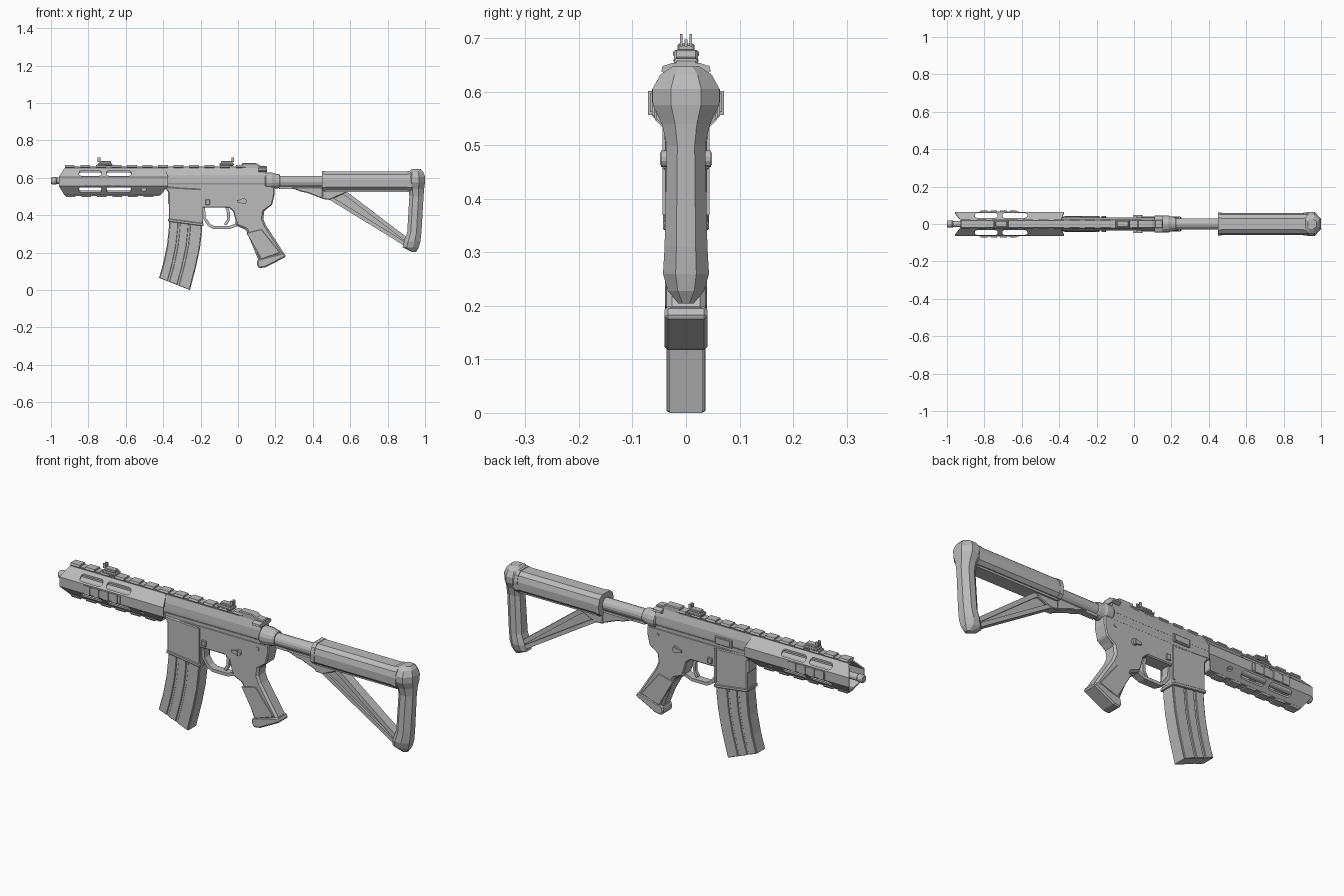
import bpy, bmesh, math
from mathutils import Vector

if "Cube" in bpy.data.objects:
    bpy.data.objects.remove(bpy.data.objects["Cube"])

grey = bpy.data.materials.new("plain grey")
grey.diffuse_color = (0.5, 0.5, 0.5, 1)
grey.use_nodes = True
grey.node_tree.nodes["Principled BSDF"].inputs["Base Color"].default_value = grey.diffuse_color


def mesh(name, verts, faces, bevel=0):
    bm = bmesh.new()
    vs = [bm.verts.new(v) for v in verts]
    for f in faces:
        bm.faces.new([vs[i] for i in f])
    bmesh.ops.recalc_face_normals(bm, faces=bm.faces)
    me = bpy.data.meshes.new(name)
    bm.to_mesh(me)
    bm.free()
    me.materials.append(grey)
    ob = bpy.data.objects.new(name, me)
    bpy.context.collection.objects.link(ob)
    if bevel:
        m = ob.modifiers.new("bevel", 'BEVEL')
        m.width, m.segments, m.limit_method = bevel, 1, 'ANGLE'
        m.angle_limit = math.radians(40)
    return ob


def loft_faces(rings, base=0):
    n, k = len(rings[0]), len(rings)
    faces = [(base + r * n + i, base + r * n + (i + 1) % n,
              base + (r + 1) * n + (i + 1) % n, base + (r + 1) * n + i)
             for r in range(k - 1) for i in range(n)]
    return faces + [tuple(range(base, base + n)), tuple(range(base + (k - 1) * n, base + k * n))]


def loft(name, rings, bevel=0):
    return mesh(name, [v for r in rings for v in r], loft_faces(rings), bevel)


def prism(name, pts, hw, y=0, bevel=0):
    """Side profile (x, z) extruded across y."""
    return loft(name, [[(x, y + s * hw, z) for x, z in pts] for s in (-1, 1)], bevel)


def box(name, x0, x1, hw, z0, z1, y=0, bevel=0):
    return prism(name, [(x0, z0), (x1, z0), (x1, z1), (x0, z1)], hw, y, bevel)


def section(name, half, x0, x1, bevel=0):
    """Right half of a (y, z) cross-section, mirrored and run along x."""
    sec = half + [(-y, z) for y, z in reversed(half)]
    return loft(name, [[(x, y, z) for y, z in sec] for x in (x0, x1)], bevel)


def circle(cx, cz, r, n=12):
    return [(cx + r * math.cos(2 * math.pi * (i + .5) / n),
             cz + r * math.sin(2 * math.pi * (i + .5) / n)) for i in range(n)]


def tube(name, stations, z, n=16):
    """Round body along x from (x, radius) stations."""
    return loft(name, [[(x, a, b) for a, b in circle(0, z, r, n)] for x, r in stations])


def strip(name, pts, t, hw):
    """Bar of thickness t following an (x, z) path."""
    up, dn = [], []
    for i, p in enumerate(pts):
        d = Vector(pts[min(i + 1, len(pts) - 1)]) - Vector(pts[max(i - 1, 0)])
        q = Vector((-d.y, d.x)).normalized() * t / 2
        up.append(tuple(Vector(p) + q))
        dn.append(tuple(Vector(p) - q))
    return prism(name, up + dn[::-1], hw)


# Handguard: hollow eight-sided shell, side walls reach furthest forward
half = [(.02, .652), (.064, .604), (.064, .556), (.02, .507)]
outer = half + [(-y, z) for y, z in reversed(half)]
inner = [(y * .9, .58 + (z - .58) * .9) for y, z in outer]
front = lambda z: -.958 if abs(z - .58) < .03 else -.928
rear = lambda z: -.374 if abs(z - .58) < .03 else (-.39 if z > .6 else -.415)
rings = [[(front(z), y, z) for y, z in outer], [(rear(z), y, z) for y, z in outer],
         [(rear(z), y, z) for y, z in inner], [(front(z), y, z) for y, z in inner]]
faces = [(r * 8 + i, r * 8 + (i + 1) % 8, (r + 1) % 4 * 8 + (i + 1) % 8, (r + 1) % 4 * 8 + i)
         for r in range(4) for i in range(8)]
handguard = mesh("handguard", [v for r in rings for v in r], faces)

# Long vent slots cut vertically through the sloping faces
verts, faces = [], []
for s in (-1, 1):
    for x0, x1, z0, z1, w in ((-.852, -.728, .4, .8, .0125), (-.705, -.57, .4, .8, .0125),
                              (-.518, -.49, .5, .57, .007)):
        ring = []
        for i in range(12):
            a = math.pi * (i % 6) / 5 + (math.pi / 2 if i < 6 else -math.pi / 2)
            c = x0 + w if i < 6 else x1 - w
            ring.append((c + w * math.cos(a), s * .0455 + w * math.sin(a)))
        rr = [[(x, y, z) for x, y in ring] for z in (z0, z1)]
        faces += loft_faces(rr, len(verts))
        verts += [v for r in rr for v in r]
cutter = mesh("slot_cutter", verts, faces)
cutter.hide_render = True
m = handguard.modifiers.new("slots", 'BOOLEAN')
m.operation, m.solver, m.object = 'DIFFERENCE', 'EXACT', cutter
bpy.context.view_layer.objects.active = handguard
bpy.ops.object.modifier_apply(modifier=m.name)
bpy.data.objects.remove(cutter)
section("handguard_back_wall", [(y * .93, .58 + (z - .58) * .93) for y, z in half], -.44, -.42)

# Barrel
tube("barrel", [(-1, .016), (-.994, .02), (-.972, .02), (-.968, .017), (-.37, .017)], .584)

# Top and bottom rails with teeth
section("top_rail", [(.016, .645), (.02, .66)], -.925, .03)
for i in range(12):
    x = -.925 + i * .083
    section("top_rail_tooth", [(.018, .652), (.024, .658), (.02, .668)], x, x + .052)
section("bottom_rail", [(.02, .503), (.016, .515)], -.925, -.42)
for i in range(6):
    x = -.92 + i * .083
    section("bottom_rail_tooth", [(.02, .497), (.024, .505), (.018, .511)], x, x + .052)

# Short side rails
for s in (-1, 1):
    box("side_rail", -.825, -.615, .003, .562, .597, s * .064)
    for x in (-.82, -.768, -.716, -.664):
        box("side_rail_tooth", x, x + .036, .005, .557, .602, s * .066)

# Folding sights
for x, post in ((-.75, -.75), (-.1, -.036)):
    box("sight_base", x, x + .078, .024, .664, .678, bevel=.004)
    box("sight_block", x + .01, x + .07, .016, .676, .69, bevel=.003)
    for y in (-.009, 0, .009):
        box("sight_post", post, post + .014, .0025, .685, .698 if y == 0 else .708, y)

# Upper receiver: round side bulge with a tapered roof
tube("upper_receiver", [(-.40, .036), (.16, .036)], .58)
section("receiver_roof", [(.036, .585), (.034, .615), (.022, .652)], -.40, .15)
box("receiver_seam", -.385, .18, .034, .54, .565)

# Ejection port on the far side
box("port_frame", -.285, -.19, .004, .562, .603, .036, .003)
box("port_cover", -.275, -.2, .004, .57, .596, .0385)

# Charging handle
prism("handle_block", [(.02, .645), (.02, .678), (.1, .678), (.115, .665), (.155, .662), (.155, .64)],
      .022, bevel=.004)
section("handle_bar", [(.035, .632), (.046, .638), (.044, .648), (.025, .654)], .11, .155)

# Lower receiver and magazine well
prism("lower_receiver", [(-.375, .552), (-.375, .46), (-.19, .44), (-.05, .44), (-.025, .42), (-.01, .36),
      (.05, .36), (.14, .425), (.182, .455), (.195, .51), (.195, .552)], .036, bevel=.005)
prism("magazine_well", [(-.385, .552), (-.383, .535), (-.37, .52), (-.37, .37), (-.187, .345),
      (-.187, .54)], .04, bevel=.005)
prism("magazine_well_lip", [(-.374, .382), (-.374, .366), (-.184, .341), (-.184, .357)], .043, bevel=.003)
for s in (-1, 1):
    prism("selector_hub", circle(.03, .475, .016), .006, s * .041)
    prism("selector_lever", [(-.005, .47), (.03, .463), (.03, .487), (-.005, .48)], .004, s * .045)
    prism("receiver_pin", circle(.135, .52, .009), .004, s * .036)
    box("magazine_catch", -.175, -.15, .005, .455, .485, s * .039, .003)
    box("well_ridge", -.2, -.187, .003, .37, .54, s * .041)

# Trigger and guard
strip("trigger_guard", [(-.185, .44), (-.18, .385), (-.155, .348), (-.13, .334), (-.045, .334), (0, .352)],
      .016, .02)
strip("trigger", [(-.062, .45), (-.05, .41), (-.052, .375), (-.068, .348)], .015, .008)

# Pistol grip
prism("grip", [(-.015, .43), (-.012, .345), (.043, .322), (.107, .165), (.115, .135), (.25, .19), (.15, .345),
      (.135, .38), (.14, .42), (.17, .45)], .036, bevel=.01)
prism("grip_cap", [(.107, .165), (.1, .14), (.112, .117), (.148, .122), (.257, .178), (.245, .2)],
      .04, bevel=.006)
prism("grip_panel", [(.045, .305), (.125, .325), (.225, .2), (.125, .165)], .039, bevel=.002)

# Curved magazine: core plus lengthwise ribs between front and rear edges
fr = [(-.366, .40), (-.370, .33), (-.379, .245), (-.398, .15), (-.422, .065)]
re = [(-.190, .38), (-.193, .31), (-.203, .225), (-.225, .12), (-.257, 0)]


def band(name, a, b, hw, bevel=0):
    mix = lambda t: [tuple(Vector(p).lerp(Vector(q), t)) for p, q in zip(fr, re)]
    prism(name, mix(a) + mix(b)[::-1], hw, bevel=bevel)


band("magazine", 0, 1, .031)
for a, b in ((.02, .27), (.33, .58), (.64, .98)):
    band("magazine_rib", a, b, .036, .002)

# Buffer tube and collar
tube("collar", [(.145, .042), (.15, .046), (.185, .046), (.195, .041), (.22, .038), (.225, .034)], .582)
tube("buffer_tube", [(.2, .031), (.47, .031)], .58)
box("tube_underside", .22, .46, .016, .54, .57)
prism("adjuster_lug", [(.28, .548), (.34, .525), (.37, .52), (.455, .487), (.47, .55)], .022, bevel=.004)

# Stock body
body = [(.03, .634), (.05, .618), (.058, .59), (.056, .55), (.04, .535)]
section("stock_body", body, .455, .93)
section("stock_collar", [(y * 1.04, .585 + (z - .585) * 1.05) for y, z in body], .448, .468)
section("stock_rear_band", [(y * 1.04, .585 + (z - .585) * 1.06) for y, z in body], .905, .925)
box("stock_spine", .46, .92, .035, .525, .545)
prism("stock_front_bracket", [(.45, .55), (.45, .487), (.49, .482), (.6, .53)], .026, bevel=.004)

# Diagonal strut: thin web between two beams
prism("strut_web", [(.46, .53), (.575, .525), (.895, .283), (.9, .23), (.855, .258), (.49, .487)], .012)
strip("strut_upper_beam", [(.54, .537), (.59, .506), (.9, .27)], .022, .024)
strip("strut_lower_beam", [(.452, .496), (.49, .494), (.86, .267), (.91, .235)], .02, .024)

# Butt: stacked eight-sided rings of (z, half width, front x, back x)
stack = [(.204, .014, .93, .952), (.228, .034, .88, .967), (.26, .043, .888, .975), (.31, .04, .905, .981),
         (.5, .036, .916, .992), (.54, .045, .912, .995), (.575, .062, .905, 1.0), (.605, .063, .905, 1.0),
         (.632, .048, .912, .99), (.647, .026, .93, .976)]
rings = []
for z, w, a, b in stack:
    h = [(a, w * .6), (a + (b - a) * .25, w), (a + (b - a) * .65, w), (b, w * .45)]
    rings.append([(x, y, z) for x, y in h] + [(x, -y, z) for x, y in reversed(h)])
loft("butt", rings)
